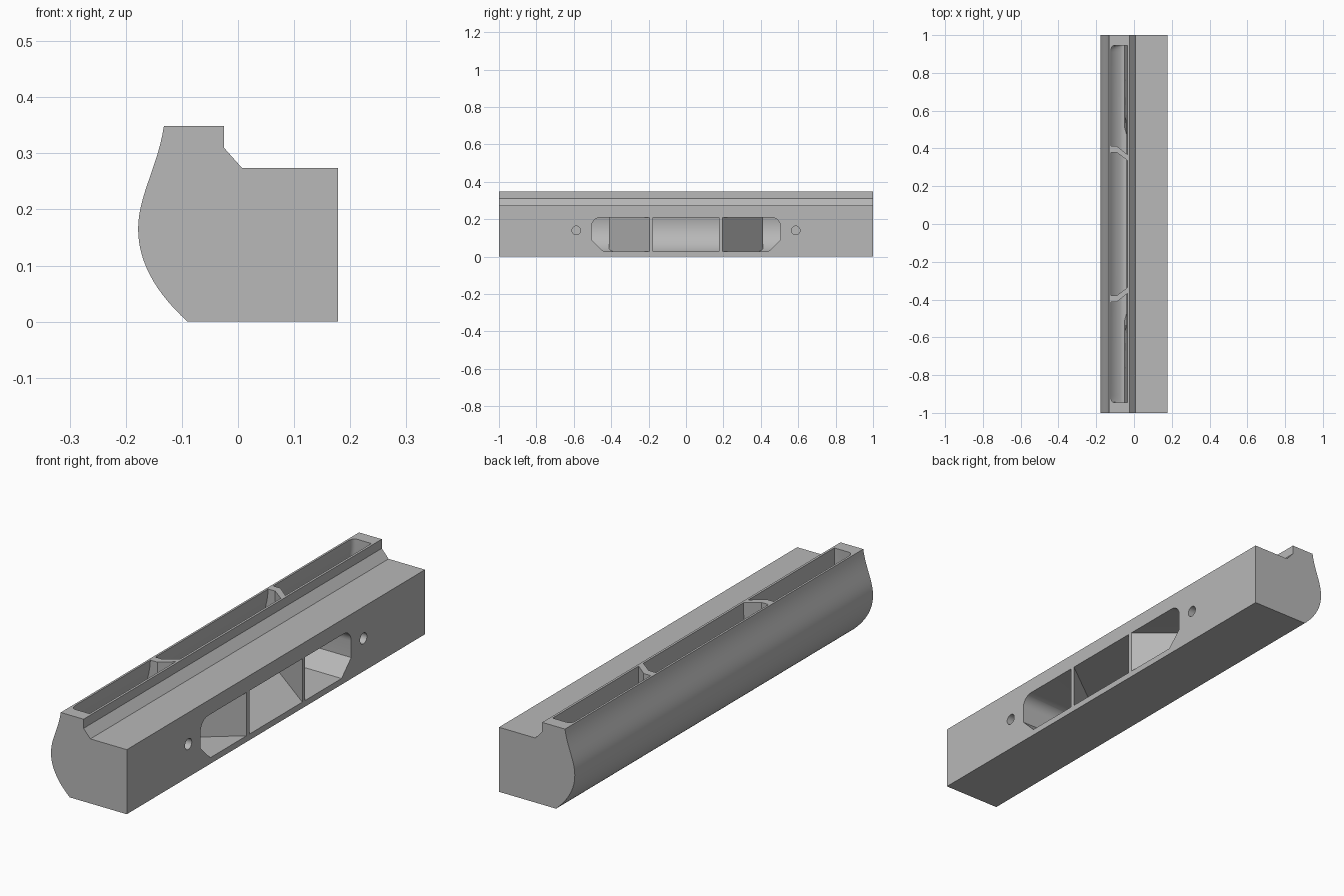
import bpy, bmesh, math
from mathutils import Vector
from mathutils.geometry import interpolate_bezier

cube = bpy.data.objects.get("Cube")
if cube:
    bpy.data.objects.remove(cube, do_unlink=True)

grey = bpy.data.materials.new("plain_grey")
grey.use_nodes = True
grey.diffuse_color = (0.48, 0.48, 0.48, 1)
grey.node_tree.nodes["Principled BSDF"].inputs["Base Color"].default_value = grey.diffuse_color


def curve(a, b, c, d, n=14):
    pts = interpolate_bezier(*[Vector((x, 0, z)) for x, z in (a, b, c, d)], n)
    return [(p.x, p.z) for p in pts]


def loft(name, rings):
    """Closed solid through rings of matching 3D points."""
    bm = bmesh.new()
    loops = [[bm.verts.new(p) for p in ring] for ring in rings]
    for r, s in zip(loops, loops[1:]):
        for i in range(len(r)):
            j = (i + 1) % len(r)
            bm.faces.new((r[i], r[j], s[j], s[i]))
    bm.faces.new(loops[0])
    bm.faces.new(loops[-1])
    bmesh.ops.recalc_face_normals(bm, faces=bm.faces)
    mesh = bpy.data.meshes.new(name)
    bm.to_mesh(mesh)
    bm.free()
    mesh.materials.append(grey)
    obj = bpy.data.objects.new(name, mesh)
    bpy.context.collection.objects.link(obj)
    return obj


def cut(target, cutter):
    mod = target.modifiers.new("cut", 'BOOLEAN')
    mod.operation = 'DIFFERENCE'
    mod.solver = 'EXACT'
    mod.object = cutter
    bpy.context.view_layer.objects.active = target
    bpy.ops.object.modifier_apply(modifier=mod.name)


# Long body: bulged back, raised rim, sloped step and flat shelf
outline = curve((-.09, 0), (-.145, .05), (-.178, .105), (-.178, .165))
outline += curve((-.178, .165), (-.178, .225), (-.143, .275), (-.132, .349))[1:]
outline += [(-.025, .349), (-.025, .31), (.007, .274), (.178, .274), (.178, 0)]
body = loft("duct_body", [[(x, y, z) for x, z in outline] for y in (-1, 1)])

# Slot chamber with a curved back wall and rounded ends
wall = curve((-.06, .025), (-.115, .045), (-.157, .10), (-.157, .165))
wall += curve((-.157, .165), (-.157, .225), (-.126, .27), (-.123, .349))[1:]
wall += [(-.123, .4), (-.035, .4), (-.035, .3), (-.05, .025)]
ends = [(.945, .72), (.942, .84), (.935, .93), (.925, .98), (.91, 1)]
stations = [(-y, s) for y, s in ends] + ends[::-1]
chamber = loft("slot_cutter", [
    [(-.06 + (x + .06) * s if x < -.06 else x, y, z) for x, z in wall]
    for y, s in stations])


# Window tunnel: rounded upper corners, chamfered lower ones, flared inside
def window(w):
    r, top, low = .05, .21, .026
    half = [(w - .065, low), (w, .09)]
    for i in range(9):
        a = i / 8 * math.pi / 2
        half.append((w - r + r * math.cos(a), top - r + r * math.sin(a)))
    return half + [(-y, z) for y, z in reversed(half)]


flare = [(.2, .505), (-.02, .505), (-.04, .54), (-.056, .6)]
tunnel = loft("window_cutter", [[(x, y, z) for y, z in window(w)] for x, w in flare])

# Slanted vanes left standing across the passage
vane_plan = [(-.3, .378), (-.09, .378), (.178, .177), (.178, .196), (-.09, .412), (-.3, .412)]
vanes = []
for side in (-1, 1):
    vane = loft("vane_helper", [[(x, side * y, z) for x, y in vane_plan] for z in (-.1, .5)])
    vanes.append(vane)
    # Keep the vane flush with the window face
    cut(chamber, vane)
    cut(tunnel, vane)

# Screw holes beside the window
holes = []
for side in (-1, 1):
    ring = [(side * .587 + .023 * math.cos(i * math.pi / 12),
             .14 + .023 * math.sin(i * math.pi / 12)) for i in range(24)]
    holes.append(loft("screw_hole_cutter", [[(x, y, z) for y, z in ring] for x in (.08, .2)]))

cutters = [chamber, tunnel] + holes
for cutter in cutters:
    cut(body, cutter)
for helper in cutters + vanes:
    bpy.data.objects.remove(helper, do_unlink=True)

bpy.ops.object.select_all(action='DESELECT')
body.select_set(True)
bpy.context.view_layer.objects.active = body
bpy.ops.object.shade_smooth_by_angle(angle=math.radians(30))
